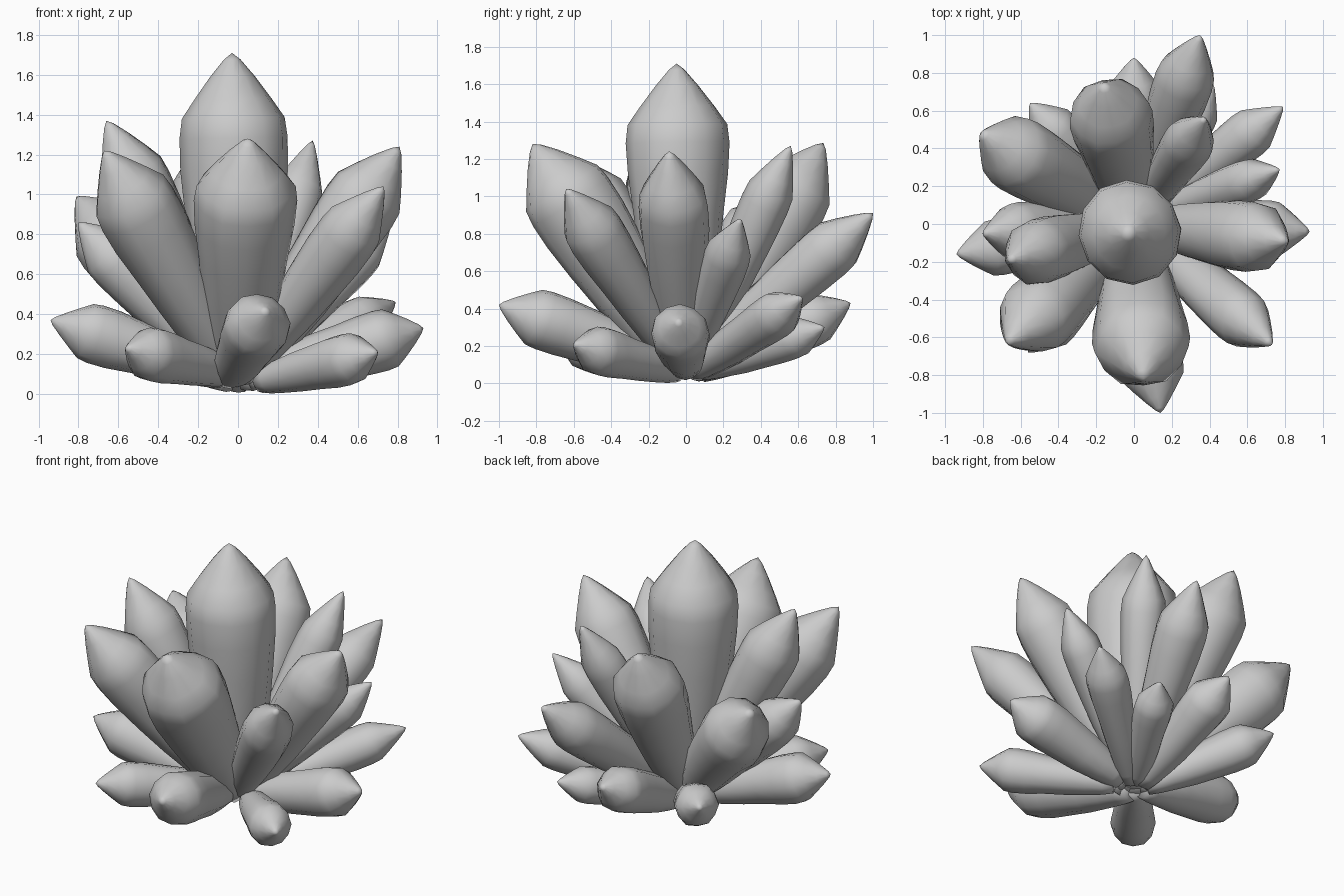
import bpy, bmesh, random
from math import cos, sin, pi
from mathutils import Vector

if "Cube" in bpy.data.objects:
    bpy.data.objects.remove(bpy.data.objects["Cube"])

random.seed(4)
SIDES = 12
# profiles: (fraction along axis, fraction of full radius)
TIP = [(.5, .89), (.64, .98), (.74, 1.0), (.8, .955), (.86, .71), (.93, .40), (.98, .15)]
SLIM = [(0, .36), (.08, .5), (.2, .65), (.35, .79)] + TIP
STOUT = [(0, .46), (.08, .58), (.2, .7), (.35, .82)] + TIP


def crystal(name, tip, radius, base, profile=SLIM):
    tip, base = Vector(tip), Vector(base)
    axis = tip - base
    q = axis.to_track_quat('Z', 'Y')
    phase = random.uniform(0, 2 * pi)
    bm = bmesh.new()
    rings = []
    for t, f in profile:
        ring = []
        for i in range(SIDES):
            a = 2 * pi * i / SIDES
            # softly six-sided cross-section with a gentle wobble along the length
            r = radius * f * (1 + .03 * cos(6 * a + phase) + .02 * sin(2 * a + 9 * t + phase))
            ring.append(bm.verts.new(base + axis * t + q @ Vector((r * cos(a), r * sin(a), 0))))
        rings.append(ring)
    for lo, hi in zip(rings, rings[1:]):
        for i in range(SIDES):
            j = (i + 1) % SIDES
            bm.faces.new((lo[i], lo[j], hi[j], hi[i]))
    end = bm.verts.new(tip)
    for i in range(SIDES):
        bm.faces.new((rings[-1][i], rings[-1][(i + 1) % SIDES], end))
    bm.faces.new(rings[0][::-1])
    for face in bm.faces:
        face.smooth = True
    mesh = bpy.data.meshes.new(name)
    bm.to_mesh(mesh)
    bm.free()
    obj = bpy.data.objects.new(name, mesh)
    bpy.context.collection.objects.link(obj)
    return obj


def cluster(name, items, spread, z, profile=SLIM):
    for n, (tip, r, shift) in enumerate(items):
        d = Vector((tip[0], tip[1], 0)).normalized() * spread
        crystal(f"{name}_{n + 1}", tip, r, (d.x + shift[0], d.y + shift[1], z + shift[2]), profile)


O = (0, 0, 0)
# large upright centre crystal
crystal("center_crystal", (-.03, -.05, 1.71), .275, (0, -.03, .08))

# steep inner ring: tip, radius, base shift
cluster("upper_crystal", [
    ((.05, -.82, 1.28), .25, O), ((.81, -.09, 1.24), .19, O), ((-.16, .735, 1.285), .215, O),
    ((.375, .56, 1.27), .13, O), ((-.66, -.19, 1.37), .175, O), ((-.67, -.63, 1.22), .2, O),
    ((.73, -.64, 1.04), .155, O)], .04, .09)

# mid-height leaning crystals
cluster("middle_crystal", [
    ((-.81, .48, .99), .205, O), ((-.80, -.05, .86), .15, O),
    ((.77, .29, .88), .12, O), ((.35, 1.0, .91), .155, O)], .05, .09)

# low spreading outer crystals
cluster("lower_crystal", [
    ((.79, .62, .46), .125, O), ((0, .88, .43), .145, O), ((.42, .74, .30), .115, O),
    ((-.55, .64, .35), .13, O), ((-.94, -.16, .37), .15, (0, 0, .03)),
    ((-.56, -.68, .23), .135, (0, 0, .04)), ((.70, -.60, .21), .13, (.06, 0, 0)),
    ((.14, -1.0, .42), .165, (-.05, 0, .03)), ((.93, -.04, .33), .155, (.03, 0, .02))],
    .07, .065, STOUT)
